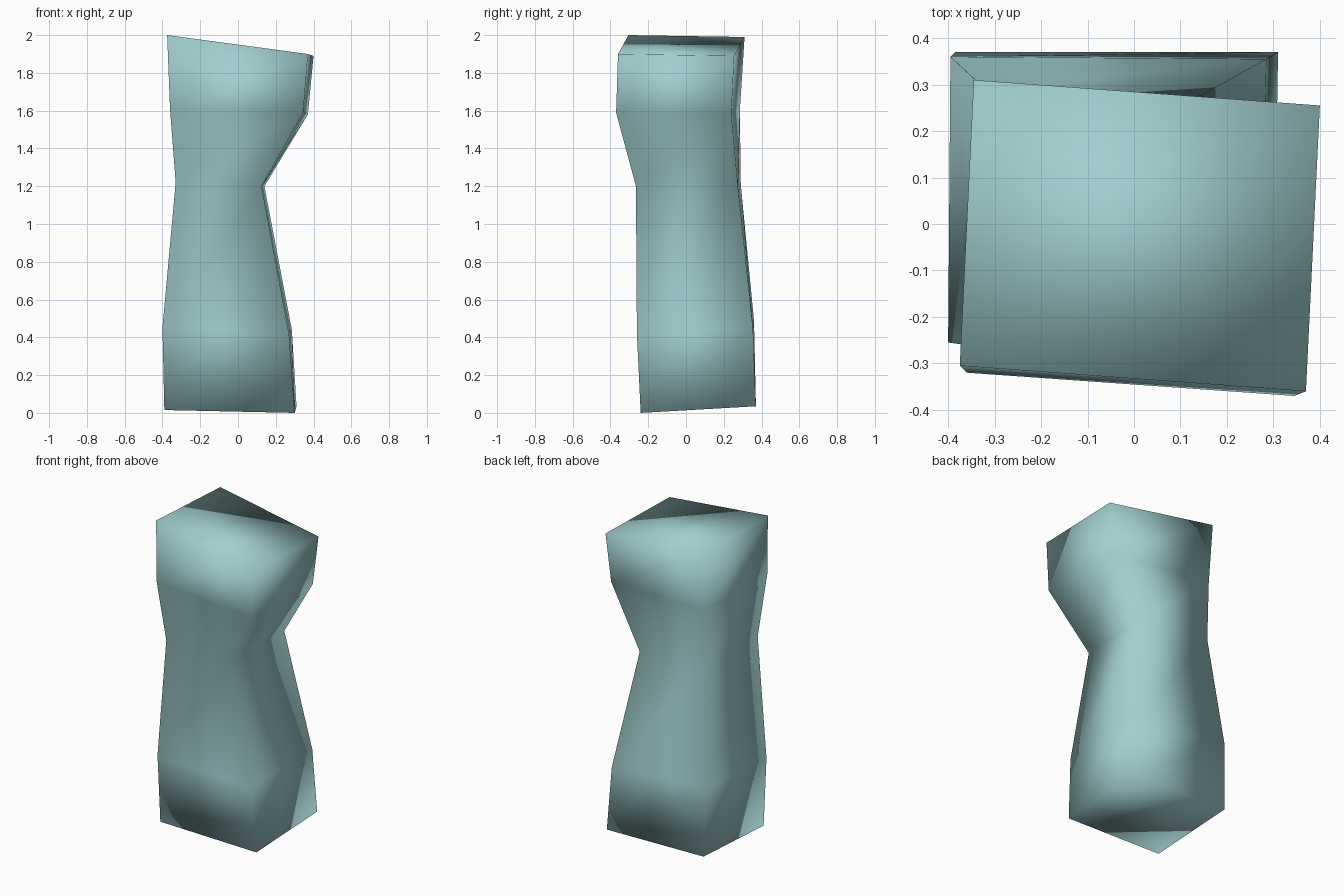
import bpy
import bmesh

# Remove the default cube
cube = bpy.data.objects.get("Cube")
if cube:
    bpy.data.objects.remove(cube, do_unlink=True)

# Soft teal material
teal = bpy.data.materials.new("soft_teal")
colour = (0.36, 0.62, 0.63, 1.0)
teal.diffuse_color = colour
teal.use_nodes = True
teal.node_tree.nodes["Principled BSDF"].inputs["Base Color"].default_value = colour

# Cross-sections from base to top: front left, front right, back right, back left
SECTIONS = [
    [(-.39, -.24, .015), (.30, -.24, 0), (.31, .37, .035), (-.385, .37, .045)],
    [(-.40, -.255, .45), (.27, -.26, .42), (.285, .355, .44), (-.395, .36, .49)],
    [(-.33, -.265, 1.22), (.125, -.265, 1.2), (.14, .275, 1.2), (-.32, .29, 1.21)],
    [(-.36, -.32, 1.61), (.345, -.37, 1.59), (.37, .24, 1.58), (-.335, .285, 1.6)],
    [(-.375, -.305, 2), (.37, -.36, 1.9), (.40, .255, 1.89), (-.345, .31, 1.99)],
]

# Waisted block, lofted through the sections and capped
bm = bmesh.new()
rings = [[bm.verts.new(p) for p in section] for section in SECTIONS]
for low, high in zip(rings, rings[1:]):
    for i in range(4):
        j = (i + 1) % 4
        bm.faces.new((low[i], low[j], high[j], high[i]))
bm.faces.new(rings[0][::-1])
bm.faces.new(rings[-1])
for face in bm.faces:
    face.smooth = True
bmesh.ops.recalc_face_normals(bm, faces=bm.faces)

mesh = bpy.data.meshes.new("waisted_block")
bm.to_mesh(mesh)
bm.free()
mesh.materials.append(teal)
block = bpy.data.objects.new("waisted_block", mesh)
bpy.context.collection.objects.link(block)
